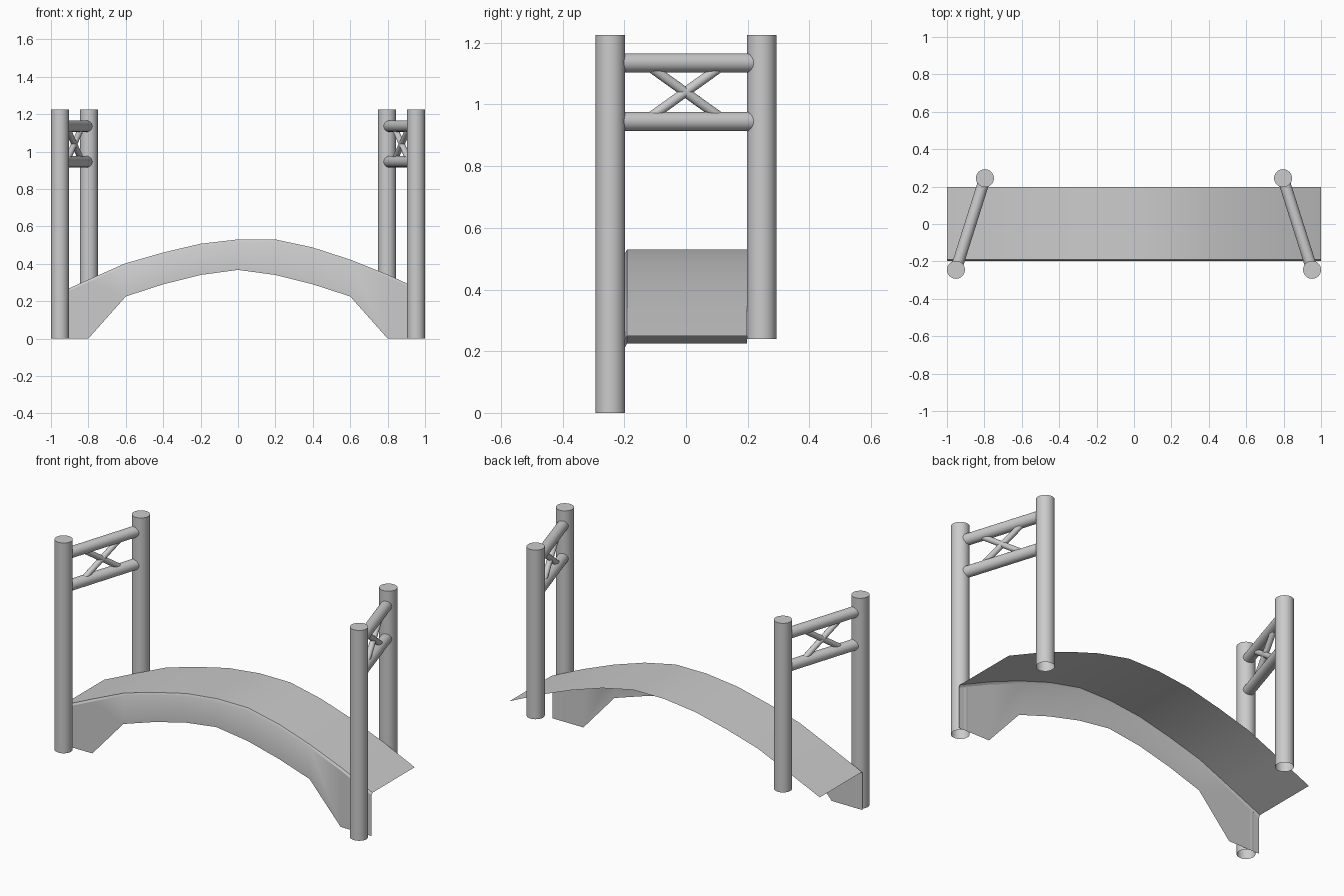
import bpy, bmesh, math
from mathutils import Vector

if "Cube" in bpy.data.objects:
    bpy.data.objects.remove(bpy.data.objects["Cube"])


def finish(name, bm):
    me = bpy.data.meshes.new(name)
    bm.to_mesh(me)
    bm.free()
    ob = bpy.data.objects.new(name, me)
    bpy.context.collection.objects.link(ob)
    bpy.ops.object.select_all(action='DESELECT')
    ob.select_set(True)
    bpy.context.view_layer.objects.active = ob
    bpy.ops.object.shade_smooth_by_angle(angle=math.radians(30))
    return ob


def rod(name, a, b, r, sides, open_start=False):
    """Cylinder from a to b, optionally without the cap at a."""
    a, b = Vector(a), Vector(b)
    d = b - a
    bm = bmesh.new()
    bmesh.ops.create_cone(bm, cap_ends=True, segments=sides,
                          radius1=r, radius2=r, depth=d.length)
    if open_start:
        bm.normal_update()
        caps = [f for f in bm.faces if f.normal.z < -0.9]
        bmesh.ops.delete(bm, geom=caps, context='FACES_ONLY')
    rot = d.to_track_quat('Z', 'Y').to_matrix()
    for v in bm.verts:
        v.co = rot @ v.co + (a + b) / 2
    return finish(name, bm)


# Arched deck sheet, narrow bevel and front side panel, swept along x
top = [0.225, 0.315, 0.403, 0.46, 0.507, 0.53, 0.53, 0.487, 0.422, 0.342, 0.25]
low = [0, 0, 0.225, 0.29, 0.34, 0.367, 0.34, 0.29, 0.225, 0, 0]
bm = bmesh.new()
rows = []
for i, (t, l) in enumerate(zip(top, low)):
    x = -1 + 0.2 * i
    section = [(0.197, t), (-0.191, t), (-0.198, t - 0.013), (-0.198, l)]
    rows.append([bm.verts.new((x, y, z)) for y, z in section])
for p, q in zip(rows, rows[1:]):
    for j in range(3):
        bm.faces.new((p[j], p[j + 1], q[j + 1], q[j]))
finish("arched_deck", bm)

# Gate at each end: two posts, two rails and a cross brace
for side, s in (("left", -1), ("right", 1)):
    front = Vector((s * 0.952, -0.245, 0))
    back = Vector((s * 0.797, 0.245, 0))

    def at(t, z):
        p = front.lerp(back, t)
        p.z = z
        return p

    rod(side + "_front_post", at(0, 0), at(0, 1.225), 0.048, 32, True)
    rod(side + "_back_post", at(1, 0.24), at(1, 1.225), 0.048, 32, True)
    for label, z in (("lower", 0.945), ("upper", 1.135)):
        rod(f"{side}_{label}_rail", at(0.02, z), at(0.98, z), 0.031, 24)
    for label, z0, z1 in (("rising", 0.945, 1.135), ("falling", 1.135, 0.945)):
        rod(f"{side}_{label}_brace", at(0.225, z0), at(0.765, z1), 0.016, 16)
